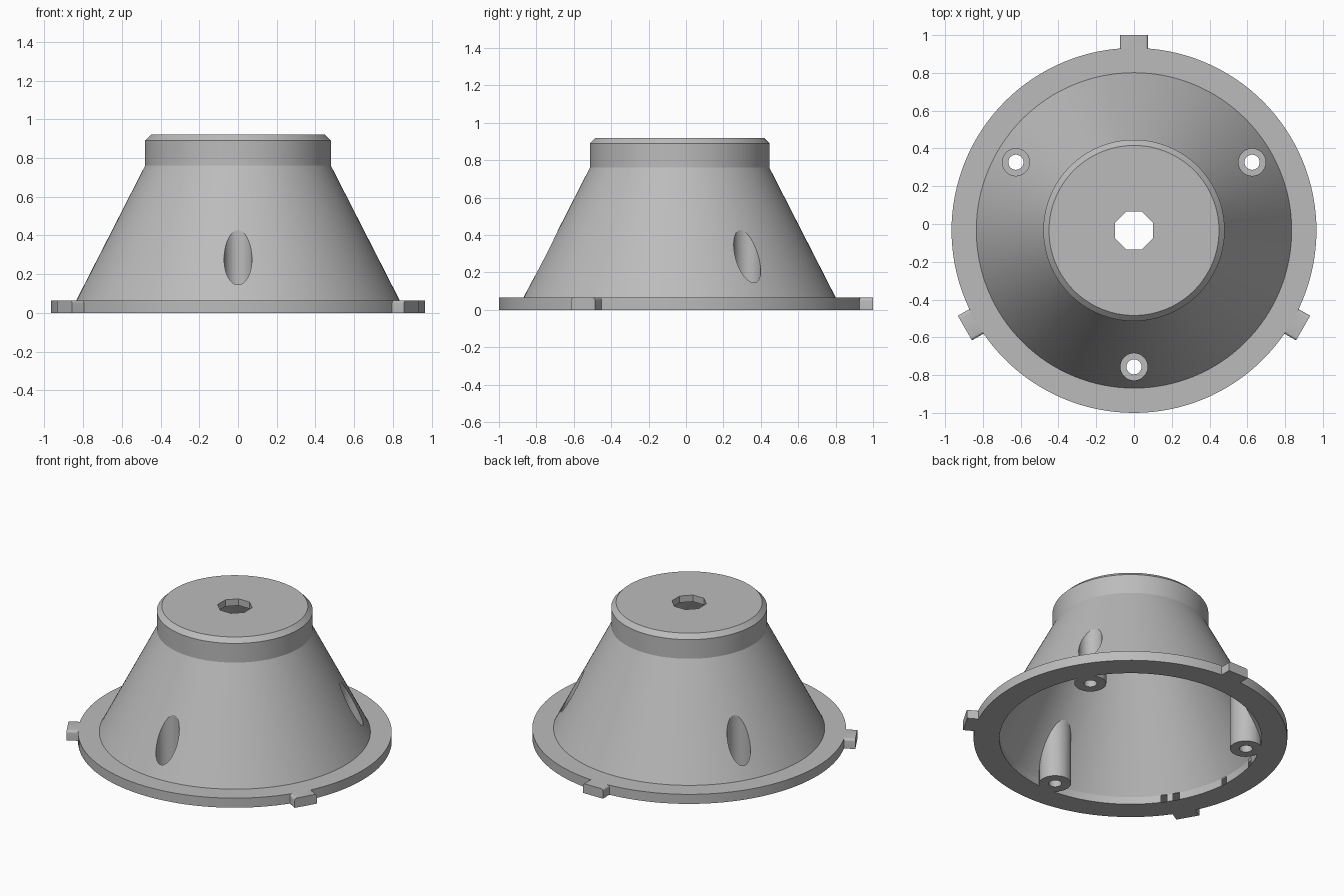
import bpy, bmesh, math
from mathutils import Matrix, Vector

cube = bpy.data.objects.get("Cube")
if cube:
    bpy.data.objects.remove(cube, do_unlink=True)

CENTRE = Vector((0, -0.034, 0))
SCREW_RADIUS = 0.722
SCREW_ANGLES = (30, 150, 270)
TAB_ANGLES = (90, 210, 330)

grey = bpy.data.materials.new("light grey plastic")
grey.use_nodes = True
grey.diffuse_color = (0.5, 0.5, 0.5, 1)
grey.node_tree.nodes["Principled BSDF"].inputs["Base Color"].default_value = (0.5, 0.5, 0.5, 1)


def finish(name, bm):
    bmesh.ops.recalc_face_normals(bm, faces=bm.faces[:])
    mesh = bpy.data.meshes.new(name)
    bm.to_mesh(mesh)
    bm.free()
    mesh.materials.append(grey)
    obj = bpy.data.objects.new(name, mesh)
    bpy.context.collection.objects.link(obj)
    return obj


def lathe(name, profile, steps=128):
    """Closed solid of revolution; the profile starts and ends on the axis."""
    bm = bmesh.new()
    verts = [bm.verts.new((r, 0, z)) for r, z in profile]
    edges = [bm.edges.new(pair) for pair in zip(verts, verts[1:])]
    bmesh.ops.spin(bm, geom=verts + edges, cent=(0, 0, 0), axis=(0, 0, 1),
                   angle=math.tau, steps=steps, use_merge=True)
    bmesh.ops.remove_doubles(bm, verts=bm.verts[:], dist=1e-5)
    bmesh.ops.translate(bm, verts=bm.verts[:], vec=CENTRE)
    return finish(name, bm)


def column(name, radius, low, high, angle=0, distance=0, sides=48):
    """Upright cylinder at a polar position, with a flat side facing outwards."""
    bm = bmesh.new()
    bmesh.ops.create_cone(bm, cap_ends=True, segments=sides, radius1=radius,
                          radius2=radius, depth=high - low)
    place = (Matrix.Translation(CENTRE) @ Matrix.Rotation(math.radians(angle), 4, 'Z')
             @ Matrix.Translation((distance, 0, (low + high) / 2))
             @ Matrix.Rotation(math.pi / sides, 4, 'Z'))
    bmesh.ops.transform(bm, matrix=place, verts=bm.verts[:])
    return finish(name, bm)


def tab(angle):
    """Locking tab with its two upper side edges rounded."""
    bm = bmesh.new()
    bmesh.ops.create_cube(bm, size=1)
    bmesh.ops.scale(bm, vec=(0.133, 0.15, 0.065), verts=bm.verts[:])
    upper = [e for e in bm.edges if all(v.co.z > 0 for v in e.verts)
             and abs(e.verts[0].co.y - e.verts[1].co.y) < 0.01]
    bmesh.ops.bevel(bm, geom=upper, offset=0.015, segments=4, profile=0.5,
                    affect='EDGES')
    place = (Matrix.Translation(CENTRE) @ Matrix.Rotation(math.radians(angle), 4, 'Z')
             @ Matrix.Translation((0.9675, 0, 0.0325)))
    bmesh.ops.transform(bm, matrix=place, verts=bm.verts[:])
    return finish("locking_tab", bm)


def combine(target, tool, operation):
    mod = target.modifiers.new(operation.lower(), 'BOOLEAN')
    mod.operation = operation
    mod.solver = 'EXACT'
    mod.object = tool
    bpy.context.view_layer.objects.active = target
    bpy.ops.object.modifier_apply(modifier=mod.name)
    bpy.data.objects.remove(tool, do_unlink=True)


# Outer solid: flange, cone, neck and chamfered cap
housing = lathe("conical_housing", [
    (0, 0), (0.966, 0), (0.966, 0.065), (0.835, 0.065), (0.48, 0.76),
    (0.48, 0.89), (0.45, 0.92), (0, 0.92)])

# Hollow interior, leaving solid screw bosses standing inside it
cavity = lathe("cavity", [
    (0, -0.05), (0.807, -0.05), (0.807, 0.05), (0.447, 0.755), (0.447, 0.875), (0, 0.875)])
for a in SCREW_ANGLES:
    combine(cavity, column("screw_boss", 0.098, -0.1, 0.6, a, SCREW_RADIUS), 'DIFFERENCE')
combine(housing, cavity, 'DIFFERENCE')

# Screw head recesses and through holes
for a in SCREW_ANGLES:
    combine(housing, column("recess", 0.072, 0.065, 0.7, a, SCREW_RADIUS), 'DIFFERENCE')
    combine(housing, column("screw_hole", 0.04, -0.1, 0.3, a, SCREW_RADIUS), 'DIFFERENCE')

# Octagonal opening in the cap
opening = column("opening", 0.1 / math.cos(math.pi / 8), 0.8, 1.0, sides=8)
combine(housing, opening, 'DIFFERENCE')

# Locking tabs around the flange
for a in TAB_ANGLES:
    combine(housing, tab(a), 'UNION')

bpy.ops.object.select_all(action='DESELECT')
housing.select_set(True)
bpy.context.view_layer.objects.active = housing
bpy.ops.object.shade_smooth_by_angle(angle=math.radians(25))
